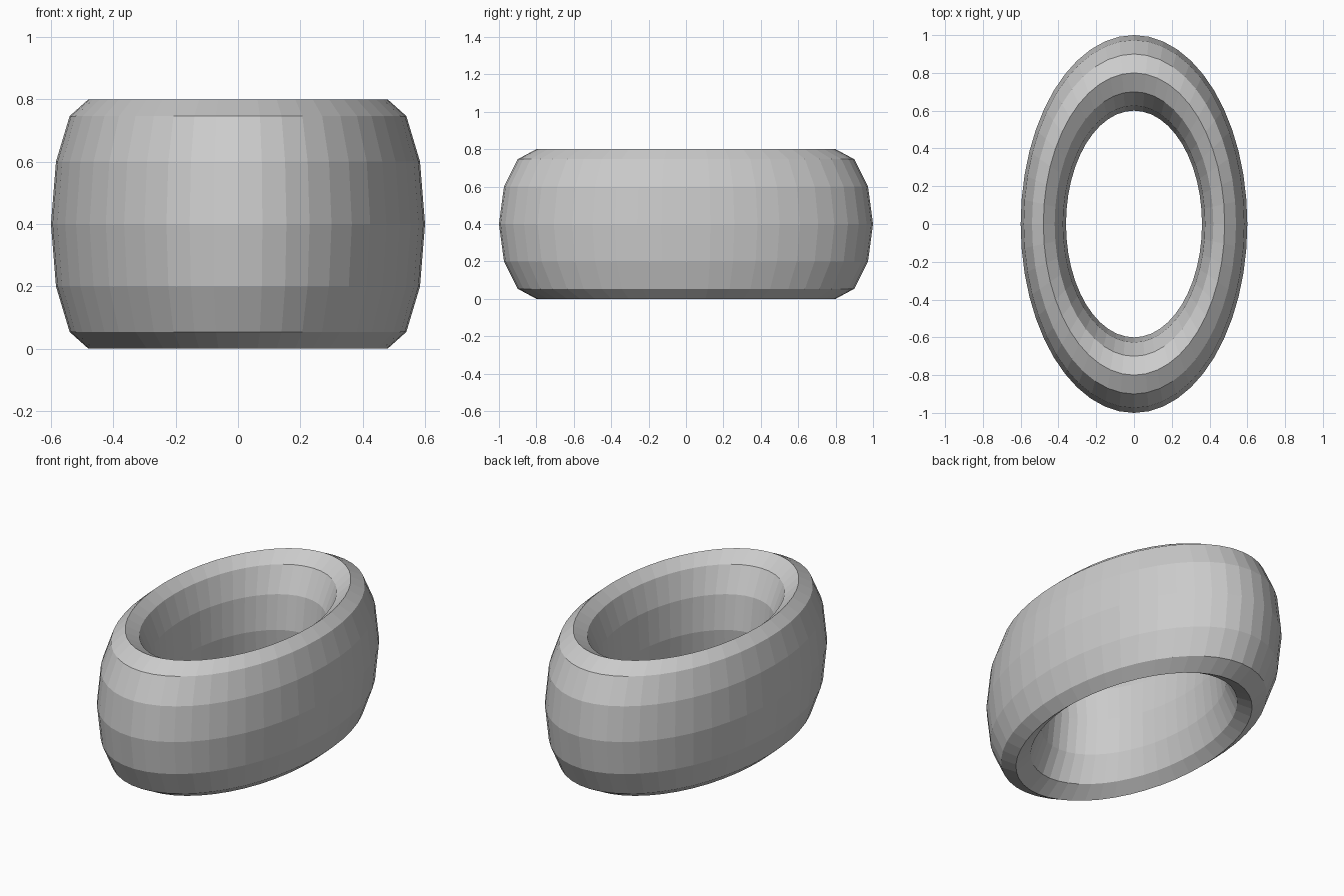
import bpy

cube = bpy.data.objects.get("Cube")
if cube:
    bpy.data.objects.remove(cube, do_unlink=True)

# Plain grey material
grey = bpy.data.materials.new("plain grey")
grey.use_nodes = True
colour = (0.6, 0.6, 0.6, 1)
grey.diffuse_color = colour
grey.node_tree.nodes["Principled BSDF"].inputs["Base Color"].default_value = colour

# Faceted ring, squeezed across x and stretched upwards
bpy.ops.mesh.primitive_torus_add(
    major_segments=48, minor_segments=12,
    major_radius=0.8, minor_radius=0.2, location=(0, 0, 0.4))
ring = bpy.context.object
ring.name = "oval_ring"
ring.scale = (0.6, 1, 2)
bpy.ops.object.transform_apply(location=False, rotation=False, scale=True)
bpy.ops.object.shade_flat()
ring.data.materials.clear()
ring.data.materials.append(grey)
